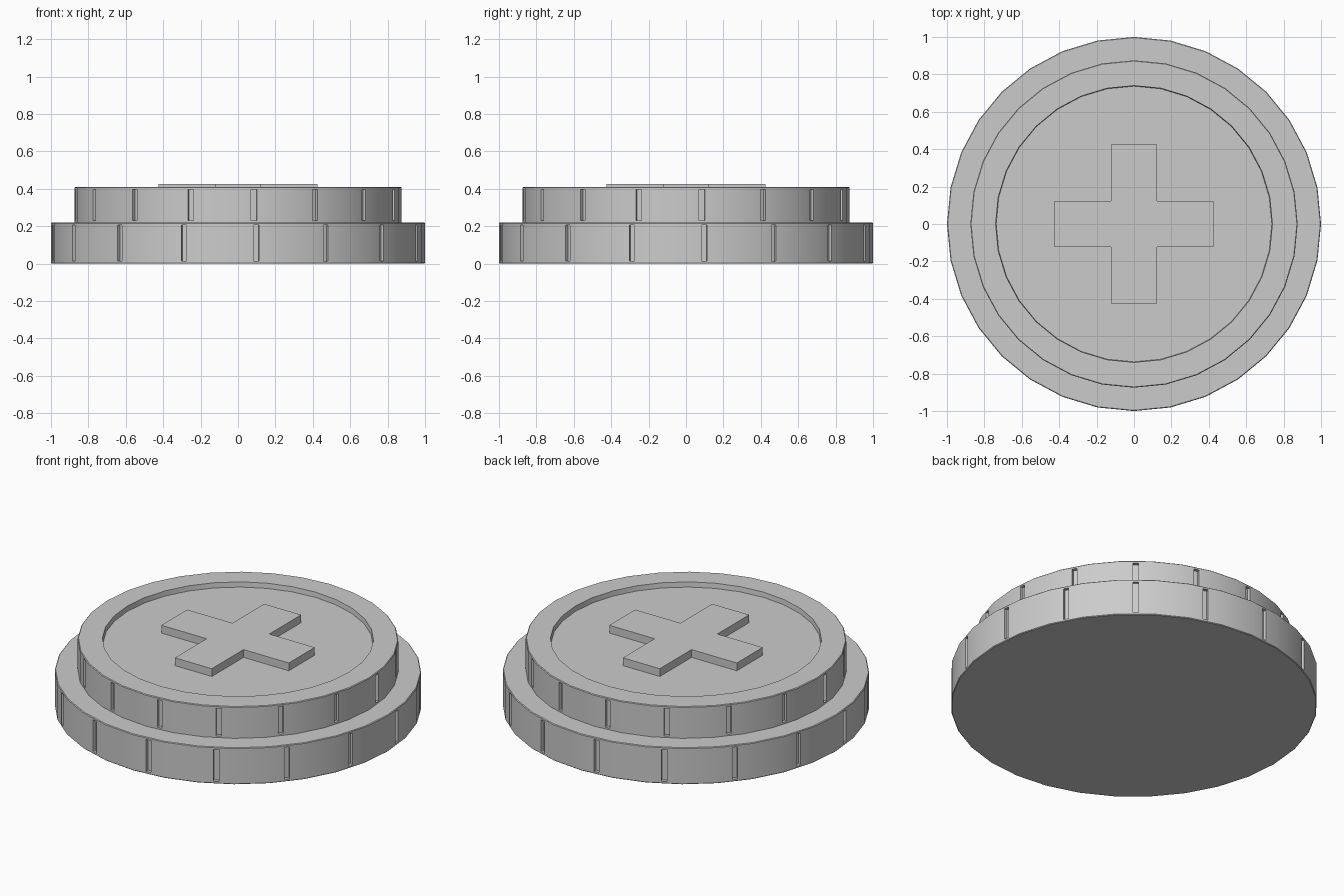
import bpy, bmesh, math
from mathutils import Vector

cube = bpy.data.objects.get("Cube")
if cube:
    bpy.data.objects.remove(cube, do_unlink=True)

SIDES = 32
EDGE = 0.004

grey = bpy.data.materials.new("plain_grey")
grey.use_nodes = True
COLOUR = (0.6, 0.6, 0.6, 1)
grey.diffuse_color = COLOUR
grey.node_tree.nodes["Principled BSDF"].inputs["Base Color"].default_value = COLOUR


def finish(bm, name):
    """Turn the bmesh into a smooth-by-angle object."""
    bmesh.ops.recalc_face_normals(bm, faces=bm.faces)
    mesh = bpy.data.meshes.new(name)
    bm.to_mesh(mesh)
    bm.free()
    mesh.materials.append(grey)
    obj = bpy.data.objects.new(name, mesh)
    bpy.context.collection.objects.link(obj)
    bpy.ops.object.select_all(action="DESELECT")
    obj.select_set(True)
    bpy.context.view_layer.objects.active = obj
    bpy.ops.object.shade_smooth_by_angle(angle=math.radians(30))
    return obj


def coin(name, profile, wall, slot_width=0.03, margin=0.014, depth=0.02):
    """Lathe a capped disc; every second face of the wall gets a sunken slot."""
    bm = bmesh.new()
    rings = []
    for r, z in profile:
        rings.append([bm.verts.new((r * math.cos(a), r * math.sin(a), z))
                      for a in (math.tau * i / SIDES for i in range(SIDES))])
    slots = []
    for row, (low, high) in enumerate(zip(rings, rings[1:])):
        for i in range(SIDES):
            j = (i + 1) % SIDES
            face = bm.faces.new((low[i], low[j], high[j], high[i]))
            if row == wall and i % 2 == 0:
                slots.append(face)
    bm.faces.new(rings[0][::-1])
    bm.faces.new(rings[-1])
    bm.normal_update()

    # Reeded edge slots
    bmesh.ops.inset_individual(bm, faces=slots, thickness=margin)
    for face in slots:
        centre = face.calc_center_median()
        normal = face.normal.copy()
        tangent = Vector((-normal.y, normal.x, 0))
        for v in face.verts:
            side = (v.co - centre).dot(tangent)
            v.co += tangent * (math.copysign(slot_width / 2, side) - side)
        sunk = bmesh.ops.extrude_discrete_faces(bm, faces=[face])["faces"][0]
        for v in sunk.verts:
            v.co -= normal * depth
    return finish(bm, name)


# Wide bottom disc
coin("lower_disc", [(1 - EDGE, 0), (1, EDGE), (1, 0.22 - EDGE), (1 - EDGE, 0.22)], wall=1)

# Smaller top disc with a raised rim around a shallow recess
coin("upper_disc", [(0.875, 0.22), (0.875, 0.41 - EDGE), (0.875 - EDGE, 0.41),
                    (0.74, 0.41), (0.737, 0.38)], wall=0)

# Raised plus emblem standing in the recess
ARM, HALF = 0.425, 0.123
bm = bmesh.new()
outline = []
for k in range(4):
    c, s = round(math.cos(k * math.pi / 2)), round(math.sin(k * math.pi / 2))
    for x, y in ((ARM, -HALF), (ARM, HALF), (HALF, HALF)):
        outline.append(bm.verts.new((c * x - s * y, s * x + c * y, 0.375)))
base = bm.faces.new(outline)
top = bmesh.ops.extrude_face_region(bm, geom=[base])["geom"]
bmesh.ops.translate(bm, vec=(0, 0, 0.052),
                    verts=[g for g in top if isinstance(g, bmesh.types.BMVert)])
finish(bm, "plus_emblem")
